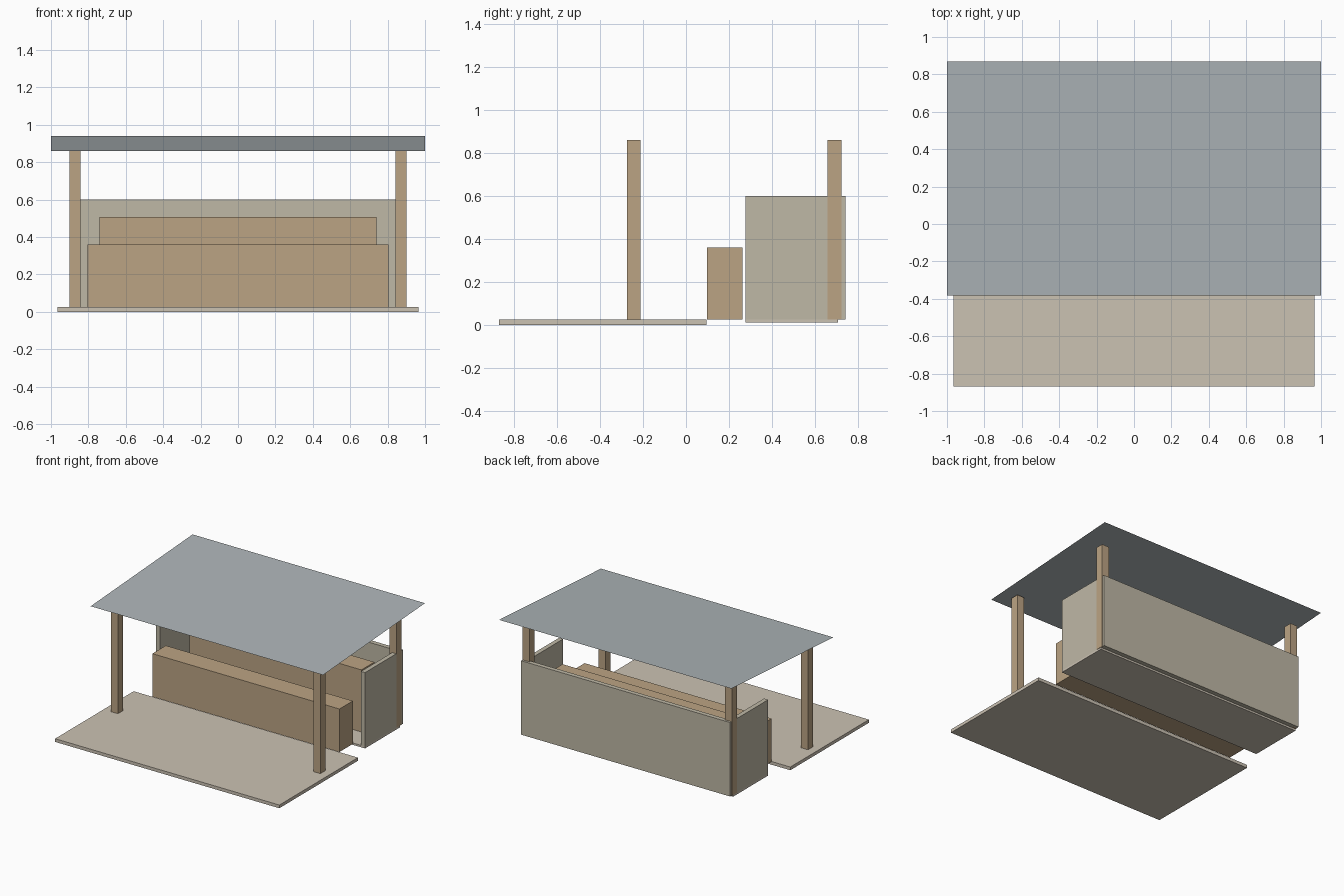
import bpy

if "Cube" in bpy.data.objects:
    bpy.data.objects.remove(bpy.data.objects["Cube"])


def material(name, rgb):
    m = bpy.data.materials.new(name)
    m.diffuse_color = (*rgb, 1.0)
    m.use_nodes = True
    m.node_tree.nodes["Principled BSDF"].inputs["Base Color"].default_value = m.diffuse_color
    return m


wood = material("wood", (0.50, 0.37, 0.23))
plaster = material("plaster", (0.52, 0.48, 0.38))
paving = material("paving", (0.60, 0.54, 0.45))
sheet = material("roof_sheet", (0.42, 0.46, 0.48))


def mesh_object(name, verts, faces, mat):
    me = bpy.data.meshes.new(name)
    me.from_pydata(verts, [], faces)
    me.materials.append(mat)
    ob = bpy.data.objects.new(name, me)
    bpy.context.collection.objects.link(ob)
    return ob


def box(name, x, y, z, mat):
    """Box from (min, max) ranges on each axis."""
    verts = [(a, b, c) for a in x for b in y for c in z]
    faces = [(0, 1, 3, 2), (4, 6, 7, 5), (0, 4, 5, 1),
             (2, 3, 7, 6), (0, 2, 6, 4), (1, 5, 7, 3)]
    return mesh_object(name, verts, faces, mat)


GROUND = 0.025

# Floors: open porch and the slightly raised stall floor
box("porch_floor", (-0.965, 0.965), (-0.87, 0.096), (0, GROUND), paving)
box("stall_floor", (-0.90, 0.90), (0.276, 0.707), (0.01, GROUND), paving)

# Front counter and taller back counter
box("front_counter", (-0.805, 0.805), (0.097, 0.262), (GROUND, 0.36), wood)
box("back_counter", (-0.74, 0.74), (0.46, 0.62), (GROUND, 0.508), wood)

# Back wall
box("back_wall", (-0.90, 0.90), (0.707, 0.742), (GROUND, 0.60), plaster)

# Side walls and posts, left and right
for side, s in (("left", -1), ("right", 1)):
    box(side + "_wall", sorted((s * 0.865, s * 0.90)), (0.276, 0.742),
        (GROUND, 0.60), plaster)
    for row, y in (("front", -0.243), ("back", 0.692)):
        box(f"{row}_{side}_post", sorted((s * 0.841, s * 0.902)),
            (y - 0.032, y + 0.032), (GROUND, 0.86), wood)

# Thin roof sheet, rising towards the back
mesh_object("roof", [(-1, -0.383, 0.86), (1, -0.383, 0.86),
                     (1, 0.87, 0.94), (-1, 0.87, 0.94)], [(0, 1, 2, 3)], sheet)
